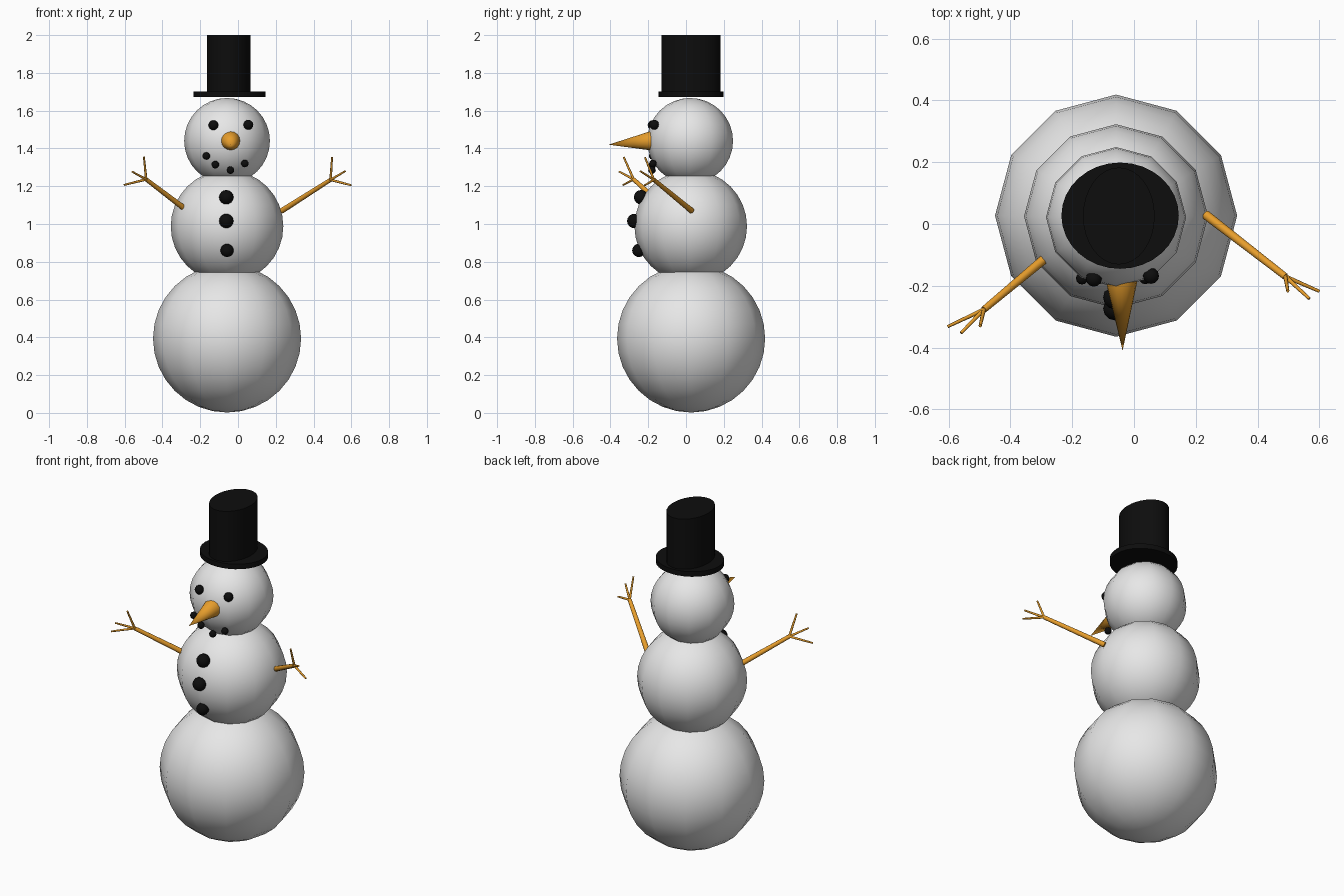
import bpy, bmesh, math
from mathutils import Vector, Matrix

if "Cube" in bpy.data.objects:
    bpy.data.objects.remove(bpy.data.objects["Cube"])


def material(name, rgb):
    m = bpy.data.materials.new(name)
    m.diffuse_color = (*rgb, 1)
    m.use_nodes = True
    m.node_tree.nodes["Principled BSDF"].inputs["Base Color"].default_value = m.diffuse_color
    return m


snow = material("snow white", (0.8, 0.8, 0.8))
black = material("coal black", (0.004, 0.004, 0.004))
orange = material("carrot orange", (0.8, 0.34, 0.025))


def finish(name, bm, mat, angle=None):
    me = bpy.data.meshes.new(name)
    bm.to_mesh(me)
    bm.free()
    me.materials.append(mat)
    for p in me.polygons:
        p.use_smooth = True
    if angle:
        me.set_sharp_from_angle(angle=math.radians(angle))
    ob = bpy.data.objects.new(name, me)
    bpy.context.collection.objects.link(ob)
    return ob


def ball(name, loc, r, mat, seg=12, rings=16):
    bm = bmesh.new()
    bmesh.ops.create_uvsphere(bm, u_segments=seg, v_segments=rings, radius=r,
                              matrix=Matrix.Translation(loc))
    return finish(name, bm, mat)


def rod(name, a, b, r1, r2, mat, sides=12):
    a, b = Vector(a), Vector(b)
    d = b - a
    mtx = Matrix.Translation((a + b) / 2) @ d.to_track_quat('Z', 'Y').to_matrix().to_4x4()
    bm = bmesh.new()
    bmesh.ops.create_cone(bm, cap_ends=True, segments=sides, radius1=r1, radius2=r2,
                          depth=d.length, matrix=mtx)
    return finish(name, bm, mat, 50)


def disc(name, x, y, z0, z1, rx, ry, mat):
    bm = bmesh.new()
    mtx = Matrix.Translation((x, y, (z0 + z1) / 2)) @ Matrix.Diagonal((rx, ry, z1 - z0, 1))
    bmesh.ops.create_cone(bm, cap_ends=True, segments=32, radius1=1, radius2=1,
                          depth=1, matrix=mtx)
    return finish(name, bm, mat, 40)


# Snow body
ball("lower_body", (-0.058, 0.027, 0.394), 0.392, snow)
ball("middle_body", (-0.058, 0.025, 0.988), 0.298, snow)
ball("head", (-0.058, 0.022, 1.44), 0.227, snow)

# Top hat
disc("hat_brim", -0.045, 0.027, 1.672, 1.702, 0.19, 0.172, black)
disc("hat_crown", -0.049, 0.026, 1.70, 2.0, 0.116, 0.157, black)

# Carrot nose
rod("nose", (-0.04, -0.185, 1.44), (-0.037, -0.41, 1.42), 0.051, 0.0, orange, 16)

# Coal eyes, mouth and buttons
for i, p in enumerate([(-0.13, -0.177, 1.523), (0.055, -0.168, 1.525)]):
    ball(f"eye_{i}", p, 0.026, black, 12, 8)
for i, p in enumerate([(-0.168, -0.176, 1.36), (-0.12, -0.177, 1.314),
                       (-0.04, -0.18, 1.285), (0.036, -0.175, 1.32)]):
    ball(f"mouth_coal_{i}", p, 0.02, black, 12, 8)
for i, p in enumerate([(-0.062, -0.238, 1.142), (-0.062, -0.274, 1.016), (-0.058, -0.25, 0.86)]):
    ball(f"button_{i}", p, 0.038 if i < 2 else 0.035, black, 12, 8)

# Stick arms with three twig fingers each
arms = {
    "left": ((-0.29, -0.113, 1.087), (-0.486, -0.277, 1.236),
             [(-0.603, -0.332, 1.207), (-0.56, -0.353, 1.277), (-0.498, -0.33, 1.355)]),
    "right": ((0.232, 0.03, 1.07), (0.49, -0.17, 1.234),
              [(0.6, -0.218, 1.205), (0.568, -0.242, 1.28), (0.498, -0.217, 1.353)]),
}
for side, (shoulder, hand, tips) in arms.items():
    rod(f"{side}_arm", shoulder, hand, 0.015, 0.011, orange)
    for i, t in enumerate(tips):
        rod(f"{side}_twig_{i}", hand, t, 0.007, 0.005, orange, 8)
